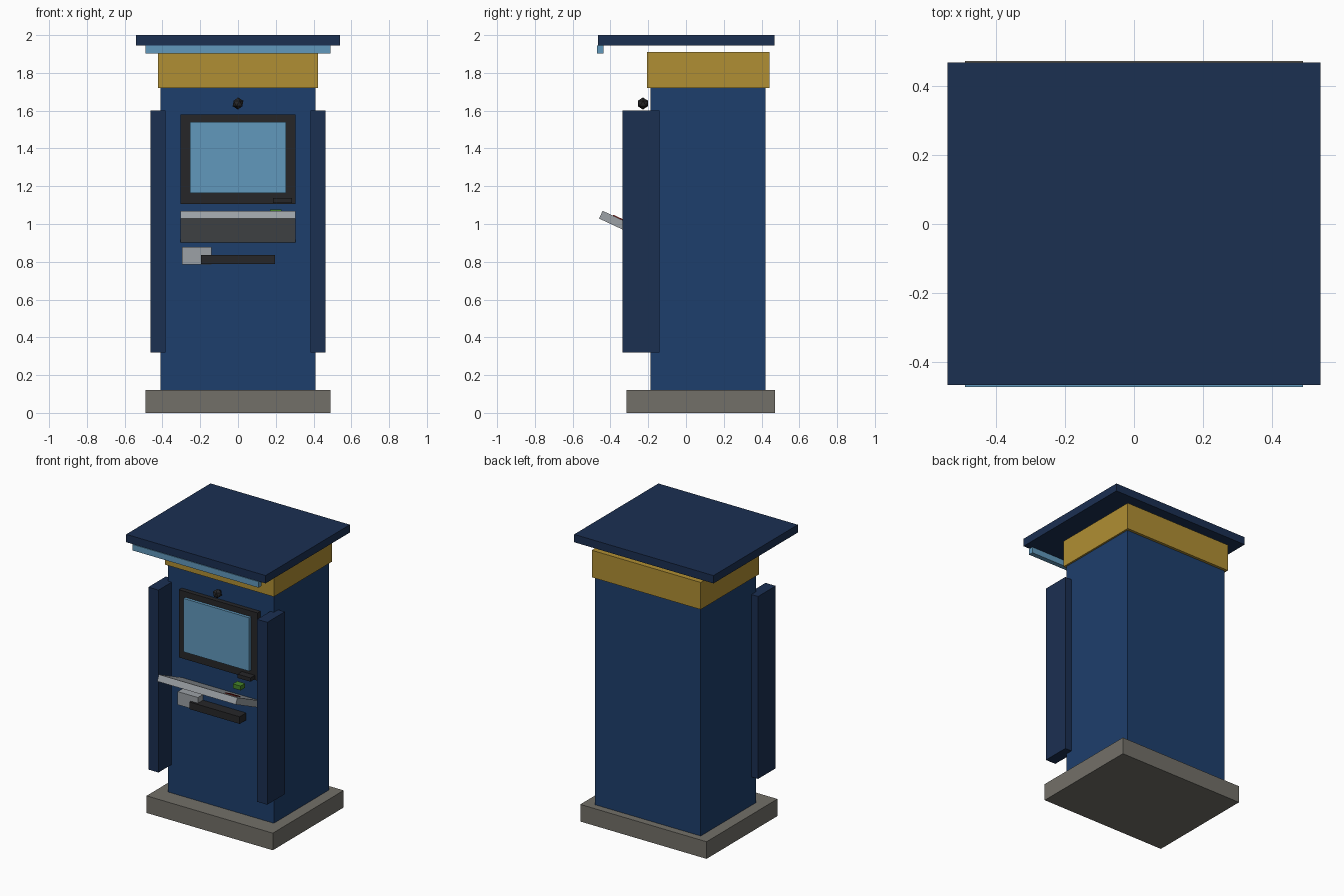
import bpy
from math import radians, sin, cos

if "Cube" in bpy.data.objects:
    bpy.data.objects.remove(bpy.data.objects["Cube"])

# Display colours, converted to linear below
PALETTE = {
    "blue": (0.115, 0.245, 0.425), "navy": (0.105, 0.185, 0.32), "gold": (0.69, 0.56, 0.20),
    "glass": (0.38, 0.60, 0.74), "stone": (0.45, 0.44, 0.41), "black": (0.15, 0.15, 0.16),
    "silver": (0.61, 0.63, 0.65), "green": (0.27, 0.52, 0.16), "red": (0.55, 0.12, 0.10),
}
MATS = {}
for key, rgb in PALETTE.items():
    MATS[key] = bpy.data.materials.new(key)
    MATS[key].diffuse_color = (*[((c + 0.055) / 1.055) ** 2.4 for c in rgb], 1)


def box(name, x, y, z, color, tilt=0):
    """Box from (min, max) ranges, optionally tilted about x through its centre."""
    centre = [(a + b) / 2 for a, b in (x, y, z)]
    bpy.ops.mesh.primitive_cube_add(size=1, location=centre, rotation=(tilt, 0, 0))
    ob = bpy.context.object
    ob.name = name
    ob.scale = [b - a for a, b in (x, y, z)]
    ob.data.materials.append(MATS[color])
    return ob


# Cabinet, plinth and roof
box("plinth", (-0.49, 0.49), (-0.314, 0.472), (0, 0.12), "stone")
box("cabinet", (-0.41, 0.41), (-0.188, 0.422), (0.12, 1.72), "blue")
box("header_band", (-0.423, 0.423), (-0.207, 0.441), (1.72, 1.91), "gold")
box("roof", (-0.541, 0.541), (-0.467, 0.468), (1.945, 2.0), "navy")
box("canopy_light", (-0.49, 0.49), (-0.472, -0.438), (1.903, 1.945), "glass")

# Side privacy wings
for side, label in ((-1, "left"), (1, "right")):
    xs = sorted((side * 0.383, side * 0.462))
    box(label + "_wing", xs, (-0.335, -0.14), (0.32, 1.6), "navy")

# Screen, card slot and camera
box("screen_frame", (-0.305, 0.305), (-0.22, -0.18), (1.105, 1.58), "black")
box("screen", (-0.255, 0.255), (-0.24, -0.21), (1.165, 1.54), "glass")
box("card_slot", (0.185, 0.285), (-0.268, -0.22), (1.11, 1.137), "black")
bpy.ops.mesh.primitive_ico_sphere_add(subdivisions=1, radius=0.032, location=(0, -0.228, 1.638))
bpy.context.object.name = "camera_ball"
bpy.context.object.data.materials.append(MATS["black"])

# Keyboard shelf rising towards the user, with a pad lying on it
TILT = radians(-25)
CY, CZ, LENGTH, THICK = -0.315, 0.986, 0.30, 0.045


def on_shelf(name, x, along, up, color):
    """Box in the shelf's tilted frame; along runs front to back."""
    v, w = sum(along) / 2, sum(up) / 2
    y = CY + v * cos(TILT) - w * sin(TILT)
    z = CZ + v * sin(TILT) + w * cos(TILT)
    dy, dz = (along[1] - along[0]) / 2, (up[1] - up[0]) / 2
    box(name, x, (y - dy, y + dy), (z - dz, z + dz), color, TILT)


on_shelf("shelf", (-0.305, 0.305), (-LENGTH / 2, LENGTH / 2), (-THICK / 2, THICK / 2), "silver")
on_shelf("red_key_pad", (0.17, 0.25), (-0.09, -0.03), (THICK / 2 - 0.005, THICK / 2 + 0.005), "red")
box("green_reader", (0.17, 0.23), (-0.30, -0.25), (1.047, 1.077), "green")

# Receipt unit and tray
box("receipt_unit", (-0.297, -0.14), (-0.245, -0.185), (0.785, 0.877), "silver")
box("dispensing_tray", (-0.195, 0.195), (-0.26, -0.185), (0.787, 0.837), "black")

for m in bpy.data.materials:
    if m.users and not m.is_grease_pencil:
        m.use_nodes = True
        m.node_tree.nodes["Principled BSDF"].inputs["Base Color"].default_value = m.diffuse_color
